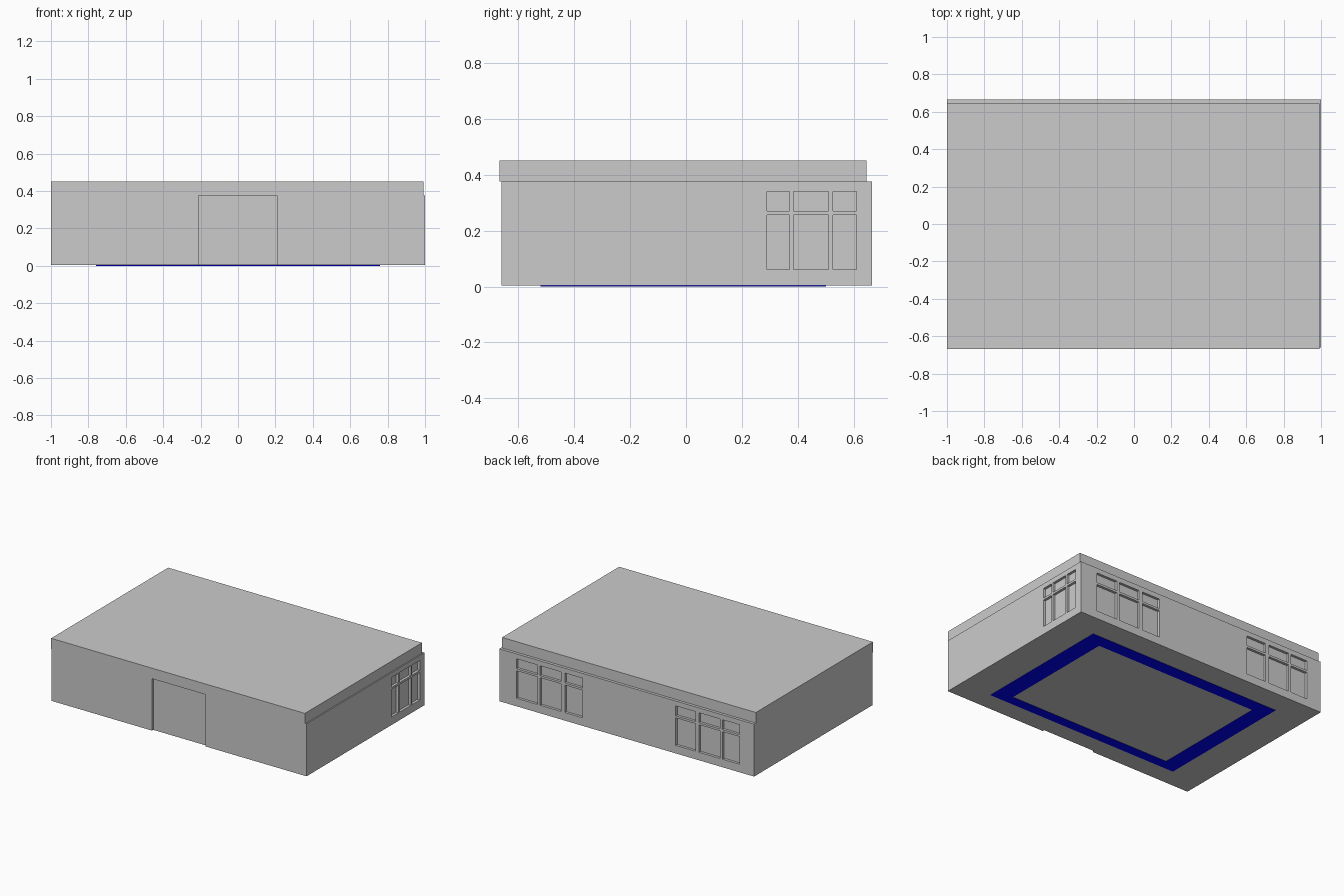
import bpy, bmesh
from mathutils import Matrix, Vector

if "Cube" in bpy.data.objects:
    bpy.data.objects.remove(bpy.data.objects["Cube"])


def boxes(name, bounds, mat=None):
    """One object made of boxes given as (x0, x1, y0, y1, z0, z1)."""
    bm = bmesh.new()
    for x0, x1, y0, y1, z0, z1 in bounds:
        centre = Vector(((x0 + x1) / 2, (y0 + y1) / 2, (z0 + z1) / 2))
        size = Matrix.Diagonal((x1 - x0, y1 - y0, z1 - z0, 1))
        bmesh.ops.create_cube(bm, size=1, matrix=Matrix.Translation(centre) @ size)
    me = bpy.data.meshes.new(name)
    bm.to_mesh(me)
    bm.free()
    ob = bpy.data.objects.new(name, me)
    bpy.context.scene.collection.objects.link(ob)
    if mat:
        me.materials.append(mat)
    return ob


def material(name, colour):
    m = bpy.data.materials.new(name)
    m.diffuse_color = colour
    m.use_nodes = True
    m.node_tree.nodes["Principled BSDF"].inputs["Base Color"].default_value = m.diffuse_color
    return m


pale = material("pale_glass", (0.8, 0.8, 0.8, 1))
blue = material("blue_border", (0, 0, 1, 1))

LEFT, RIGHT, FRONT, BACK = -1.0, 1.0, -0.66, 0.665
BASE, TOP = 0.003, 0.375
DEPTH, GLASS = 0.022, 0.004

# Window layout: three columns of a tall pane below a short one
rows = [(0.06, 0.255), (0.27, 0.34)]
side_cols = [(0.29, 0.37), (0.385, 0.51), (0.525, 0.61)]
back_cols = [(0.345, 0.485), (0.515, 0.68), (0.70, 0.865),
             (-0.54, -0.385), (-0.733, -0.567), (-0.885, -0.752)]

cuts, panes = [], []
for z0, z1 in rows:
    for a, b in side_cols:
        cuts.append((RIGHT - DEPTH, RIGHT + 0.02, a, b, z0, z1))
        panes.append((RIGHT - DEPTH - GLASS, RIGHT - DEPTH + GLASS, a, b, z0, z1))
    for a, b in back_cols:
        cuts.append((a, b, BACK - DEPTH, BACK + 0.02, z0, z1))
        panes.append((a, b, BACK - DEPTH - GLASS, BACK - DEPTH + GLASS, z0, z1))

# Wide entrance opening
cuts.append((-0.212, 0.208, FRONT - 0.02, FRONT + DEPTH, -0.02, TOP + 0.02))

# Walls with recessed openings
walls = boxes("walls", [(LEFT, RIGHT, FRONT, BACK, BASE, TOP)])
cutter = boxes("opening_cutter", cuts)
cutter.hide_render = True
cutter.hide_set(True)
mod = walls.modifiers.new("openings", 'BOOLEAN')
mod.operation = 'DIFFERENCE'
mod.solver = 'EXACT'
mod.object = cutter
bpy.context.view_layer.update()
dg = bpy.context.evaluated_depsgraph_get()
walls_mesh = bpy.data.meshes.new_from_object(walls.evaluated_get(dg))
walls.modifiers.clear()
walls.data = walls_mesh
bpy.data.objects.remove(cutter)

boxes("window_panes", panes, pale)
boxes("entrance_panel",
      [(-0.212, 0.208, FRONT + DEPTH - 0.008, FRONT + DEPTH + GLASS, BASE, TOP)], pale)

# Flat roof slab, shifted slightly to the front left
boxes("roof", [(-1.0, 0.992, -0.667, 0.645, TOP, 0.45)])

# Blue border under the floor
x0, x1, y0, y1 = -0.76, 0.76, -0.52, 0.50
boxes("floor_border", [
    (x0, x1, y0, -0.45, 0, BASE), (x0, x1, 0.41, y1, 0, BASE),
    (x0, -0.645, -0.45, 0.41, 0, BASE), (0.635, x1, -0.45, 0.41, 0, BASE)], blue)
